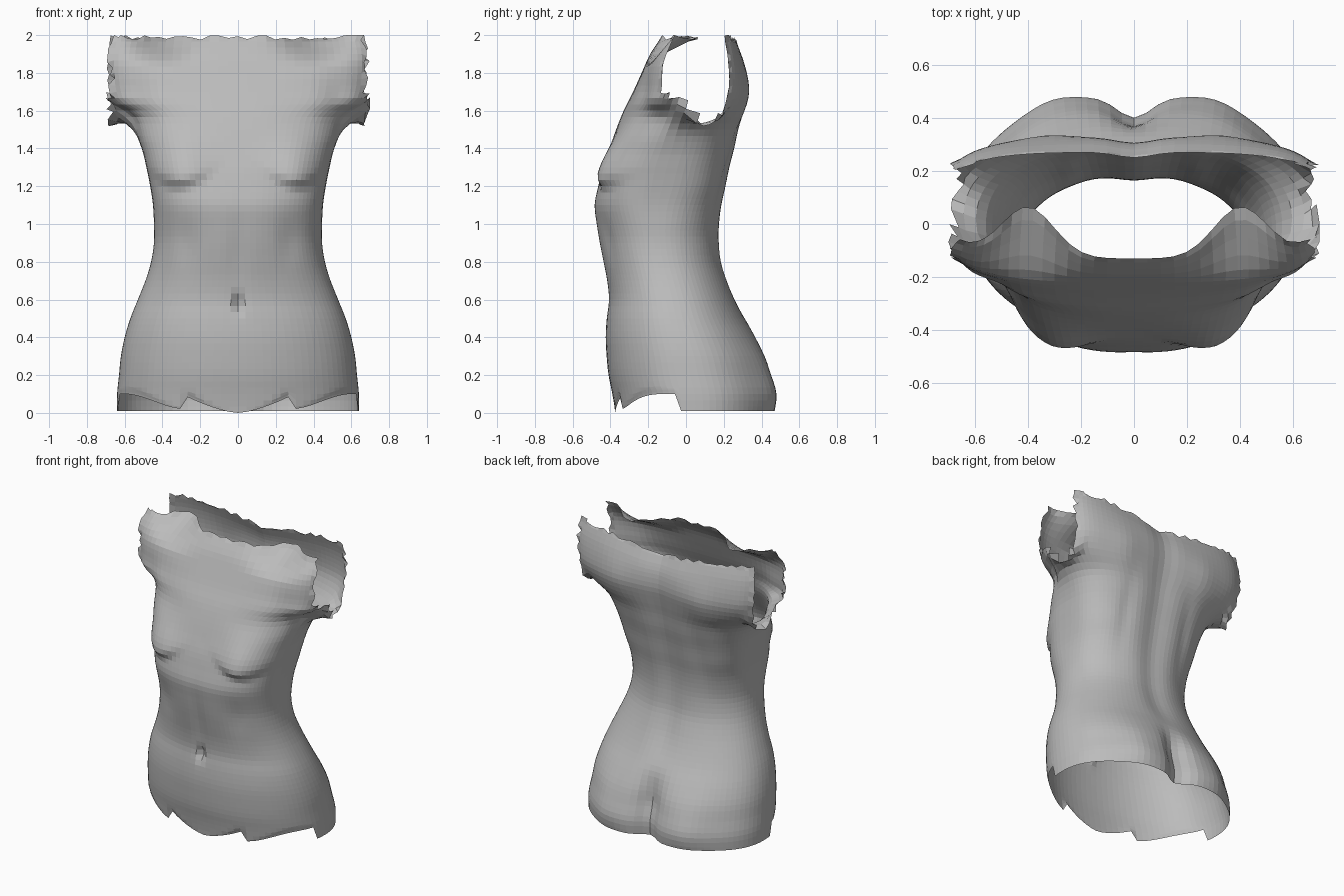
import bpy, bmesh, math, random

random.seed(4)
if "Cube" in bpy.data.objects:
    bpy.data.objects.remove(bpy.data.objects["Cube"])

# Profiles sampled at equal height steps from hem to neckline
STEP = 0.1
WIDTH = [.64, .64, .63, .62, .6, .57, .53, .49, .46, .445, .445, .45,
         .465, .485, .51, .56, .68, .71, .72, .72, .7]
FRONT = [-.375, -.39, -.41, -.42, -.425, -.42, -.41, -.42, -.44, -.46, -.475, -.485,
         -.465, -.44, -.405, -.37, -.33, -.28, -.235, -.19, -.13]
BACK = [.475, .48, .455, .425, .375, .315, .265, .225, .195, .185, .185, .195,
        .215, .235, .26, .28, .305, .325, .32, .3, .27]
COLUMNS, ROWS = 88, 60


def sample(table, z):
    # Smooth cubic through the table values
    i = min(int(z / STEP), len(table) - 2)
    t = z / STEP - i
    p0, p1 = table[max(i - 1, 0)], table[i]
    p2, p3 = table[i + 1], table[min(i + 2, len(table) - 1)]
    m1, m2 = (p2 - p0) / 2, (p3 - p1) / 2
    d = p2 - p1
    return p1 + t * (m1 + t * (3 * d - 2 * m1 - m2 + t * (m1 + m2 - 2 * d)))


def ramp(a, b, v):
    t = max(0, min(1, (v - a) / (b - a)))
    return t * t * (3 - 2 * t)


def bell(v, centre, spread):
    return math.exp(-((v - centre) / spread) ** 2)


def hem(x, y):
    # Stepped leg openings with a pointed front panel
    ax = abs(x)
    if y > -0.04:
        return 0.01
    if ax < 0.3:
        return 0.1 * (ax / 0.3) ** 1.5
    return 0.02 + 0.08 * ramp(0.28, 0.6, ax)


def front_relief(x, z):
    ax = abs(x)
    # Bust with a tight, curved lower fold
    fold = 1.17 + 2.5 * (ax - 0.31) ** 2
    rise = ramp(fold, fold + 0.08, z) * (1 - ramp(1.27, 1.55, z))
    out = 0.05 * rise * bell(ax, 0.32, 0.14)
    # Belly midline, flanks and navel
    out -= 0.01 * bell(x, 0, 0.05) * bell(z, 0.85, 0.2)
    out -= 0.01 * bell(ax, 0.27, 0.06) * bell(z, 0.9, 0.12)
    out -= 0.035 * bell(x, 0, 0.022) * bell(z, 0.58, 0.045)
    # Collar rolls back over the shoulders
    out -= 0.2 * ramp(1.82, 2.03, z) * bell(ax, 0.4, 0.14)
    # Hollow between chest and shoulder
    out -= 0.02 * bell(ax, 0.52, 0.07) * bell(z, 1.6, 0.15)
    return out


def back_relief(x, z):
    ax = abs(x)
    # Cleft, buttocks, spine groove and shoulder blades
    out = -0.08 * bell(x, 0, 0.09) * (1 - ramp(0.2, 0.5, z))
    out += 0.03 * bell(ax, 0.31, 0.13) * bell(z, 0.12, 0.2)
    out -= 0.02 * bell(x, 0, 0.09) * ramp(0.4, 0.7, z)
    out += 0.015 * bell(ax, 0.32, 0.12) * bell(z, 1.65, 0.15)
    # Long muscles beside the spine
    out -= 0.01 * bell(ax, 0.24, 0.05) * bell(z, 1.25, 0.25)
    return out


def point(row, col):
    z = 2 * row / ROWS
    angle = 2 * math.pi * col / COLUMNS
    s, c = math.sin(angle), math.cos(angle)
    f, b = sample(FRONT, z), sample(BACK, z)
    # The chest widens into the arm higher up than the back does
    w = sample(WIDTH, z - 0.07 * bell(z, 1.58, 0.11) * ramp(-0.05, 0.2, c))
    x = w * s
    middle = (f + b) / 2
    # Boxier outline at the chest and shoulders
    n = 2.2 + 0.6 * ramp(0.9, 1.25, z)
    if c > 0:
        n += ramp(1.7, 1.9, z) - 0.2 * bell(z, 1.6, 0.1)
    else:
        n += ramp(1.5, 1.75, z)
    fall = max(0, 1 - abs(s) ** n) ** (1 / n)
    blend = min(1, fall * 1.5)
    if c > 0:
        y = middle - (middle - f) * fall - front_relief(x, z) * blend
    else:
        y = middle + (b - middle) * fall + back_relief(x, z) * blend
        # Back neckline scoops down
        z -= 0.06 * ramp(1.75, 2, z) * bell(x, 0, 0.35)
    # Underarm flange bends downward behind the armpit
    z -= 0.07 * ramp(0.58, 0.67, abs(x)) * bell(z, 1.6, 0.06) * ramp(-0.05, 0.1, y)
    return x, y, max(z, hem(x, y) + 0.01 * row)


def in_armhole(row, col):
    z = 2 * (row + 0.5) / ROWS
    degrees = 360 * (col + 0.5) / COLUMNS
    off_side = min(abs(degrees - 90), abs(degrees - 270))
    # The rim climbs toward the chest
    rim = 1.59 + 0.08 * ramp(0.1, -0.1, point(row, col)[1])
    return z > rim and off_side < min(21, 10 + (z - rim) * 200)


# Torso shell, open at neck, arms and legs
bm = bmesh.new()
rings = [[bm.verts.new(point(r, c)) for c in range(COLUMNS)] for r in range(ROWS + 1)]
for r in range(ROWS):
    for c in range(COLUMNS):
        if not in_armhole(r, c):
            d = (c + 1) % COLUMNS
            bm.faces.new((rings[r][c], rings[r][d], rings[r + 1][d], rings[r + 1][c]))
bmesh.ops.delete(bm, geom=[v for v in bm.verts if not v.link_faces], context='VERTS')

# Ragged armhole and neckline edges
for v in bm.verts:
    if v.is_boundary and v.co.z > 1.45:
        if abs(v.co.x) > 0.58:
            v.co.x = max(-0.7, min(0.7, v.co.x + random.uniform(-0.02, 0.02)))
            v.co.z += random.uniform(-0.015, 0.01)
        elif v.co.z > 1.9:
            v.co.z -= random.uniform(0, 0.025)
        v.co.z = min(v.co.z, 2)

mesh = bpy.data.meshes.new("torso_shell")
bm.to_mesh(mesh)
bm.free()
torso = bpy.data.objects.new("torso_shell", mesh)
bpy.context.collection.objects.link(torso)

grey = bpy.data.materials.new("plain_grey")
grey.use_nodes = True
colour = (0.5, 0.5, 0.5, 1)
grey.diffuse_color = colour
grey.node_tree.nodes["Principled BSDF"].inputs["Base Color"].default_value = colour
mesh.materials.append(grey)
